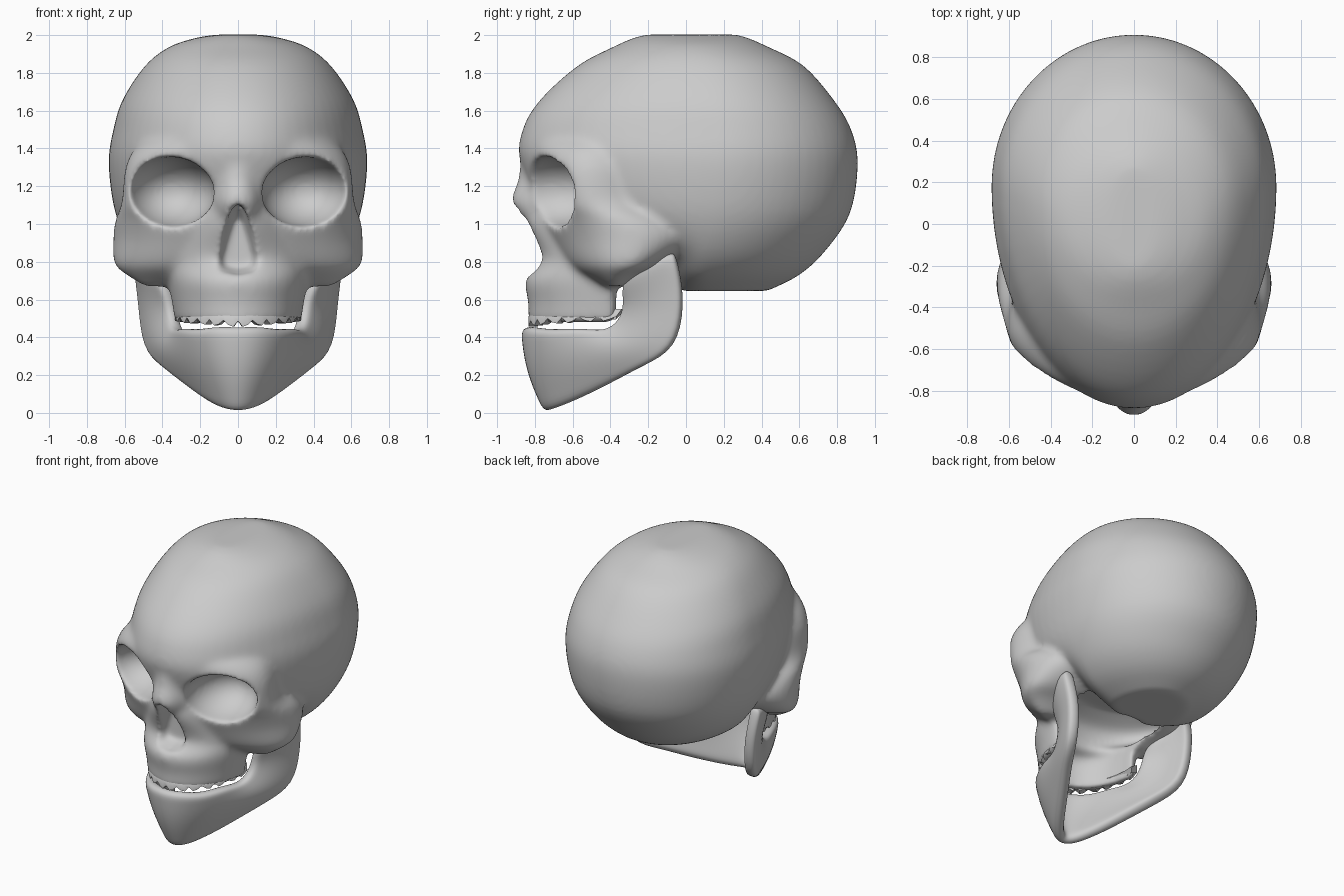
import bpy, bmesh, math
from mathutils import Vector

cube = bpy.data.objects.get("Cube")
if cube:
    bpy.data.objects.remove(cube, do_unlink=True)

bone = bpy.data.materials.new("bone_grey")
bone.diffuse_color = (0.6, 0.6, 0.6, 1)
bone.use_nodes = True
bone.node_tree.nodes["Principled BSDF"].inputs["Base Color"].default_value = (0.6, 0.6, 0.6, 1)


def add_object(name, bm):
    mesh = bpy.data.meshes.new(name)
    bm.to_mesh(mesh)
    bm.free()
    obj = bpy.data.objects.new(name, mesh)
    bpy.context.collection.objects.link(obj)
    mesh.materials.append(bone)
    return obj


def add_loft(bm, rings):
    """Skin a closed tube with end caps over equal rings of points."""
    loops = [[bm.verts.new(p) for p in ring] for ring in rings]
    count = len(loops[0])
    faces = [bm.faces.new(loops[0]), bm.faces.new(loops[-1])]
    for a, b in zip(loops, loops[1:]):
        for i in range(count):
            j = (i + 1) % count
            faces.append(bm.faces.new((a[i], a[j], b[j], b[i])))
    bmesh.ops.recalc_face_normals(bm, faces=faces)


def egg(z, mid, front, back, half_width, count=64):
    """Level ring made of a front and a back half ellipse."""
    ring = []
    for i in range(count):
        a = math.tau * i / count
        s = math.sin(a)
        reach = (back - mid) if s > 0 else (mid - front)
        ring.append((half_width * math.cos(a), mid + reach * s, z))
    return ring


def flowing(rows, steps=4):
    """Pass a smooth curve through rows of numbers."""
    result = []
    last = len(rows) - 1
    for i in range(last):
        four = (rows[max(i - 1, 0)], rows[i], rows[i + 1], rows[min(i + 2, last)])
        for k in range(steps):
            t = k / steps
            result.append([
                b + t / 2 * (c - a + t * (2 * a - 5 * b + 4 * c - d + t * (3 * b - a - 3 * c + d)))
                for a, b, c, d in zip(*four)])
    return result + [rows[-1]]


def add_eggs(bm, rows):
    add_loft(bm, [egg(*row) for row in flowing(rows)])


def strip(name, rows, thickness):
    """Open strip of point rows, thickened inwards."""
    bm = bmesh.new()
    grid = [[bm.verts.new(p) for p in row] for row in rows]
    for a, b in zip(grid, grid[1:]):
        for i in range(len(a) - 1):
            bm.faces.new((a[i], a[i + 1], b[i + 1], b[i]))
    obj = add_object(name, bm)
    solid = obj.modifiers.new("Thickness", "SOLIDIFY")
    solid.thickness = thickness
    solid.offset = -1
    return obj


def finish(obj, angle):
    """Apply the modifiers and shade the result."""
    graph = bpy.context.evaluated_depsgraph_get()
    graph.update()
    obj.data = bpy.data.meshes.new_from_object(obj.evaluated_get(graph))
    obj.modifiers.clear()
    bpy.ops.object.select_all(action="DESELECT")
    obj.select_set(True)
    bpy.context.view_layer.objects.active = obj
    bpy.ops.object.shade_smooth_by_angle(angle=math.radians(angle))


# Upper skull: overlapping masses (height, middle, front, back, half width)
bm = bmesh.new()
braincase = [
    (0.645, 0.12, -0.05, 0.43, 0.25), (0.73, 0.1, -0.09, 0.6, 0.43),
    (0.86, 0.12, -0.22, 0.74, 0.56), (1.06, 0.16, -0.72, 0.87, 0.65),
    (1.32, 0.18, -0.875, 0.91, 0.685), (1.5, 0.18, -0.865, 0.875, 0.66),
    (1.66, 0.15, -0.77, 0.78, 0.61), (1.84, 0.1, -0.57, 0.62, 0.49),
    (1.94, 0.05, -0.38, 0.43, 0.36), (1.988, 0.03, -0.27, 0.32, 0.21),
    (2.003, 0.03, -0.2, 0.26, 0.1)]
cheeks_and_brow = [
    (0.67, -0.38, -0.46, -0.3, 0.5), (0.73, -0.35, -0.58, -0.2, 0.59),
    (0.79, -0.3, -0.66, -0.05, 0.655), (0.92, -0.28, -0.73, 0.16, 0.66),
    (1.02, -0.34, -0.77, 0.12, 0.65), (1.12, -0.48, -0.8, 0, 0.615),
    (1.3, -0.5, -0.835, 0, 0.595), (1.42, -0.46, -0.845, 0, 0.53),
    (1.52, -0.3, -0.82, 0, 0.4)]
upper_jaw = [(z, -0.4, front, -0.34, w) for z, front, w in (
    (0.48, -0.835, 0.335), (0.58, -0.835, 0.35), (0.7, -0.85, 0.37),
    (0.79, -0.79, 0.38), (0.85, -0.785, 0.38), (1, -0.85, 0.3), (1.1, -0.87, 0.2))]
nose_bridge = [(z, -0.7, front, -0.6, w) for z, front, w in (
    (1.03, -0.88, 0.13), (1.12, -0.925, 0.14), (1.25, -0.885, 0.13), (1.4, -0.875, 0.18))]
for mass in (braincase, cheeks_and_brow, upper_jaw, nose_bridge):
    add_eggs(bm, mass)
skull = add_object("upper_skull", bm)

# Cutters: eye sockets, nose opening, hollow underside
cutters = []
for side, label in ((1, "left"), (-1, "right")):
    bm = bmesh.new()
    bmesh.ops.create_uvsphere(bm, u_segments=40, v_segments=24, radius=1)
    bmesh.ops.scale(bm, vec=(0.235, 0.3, 0.185), verts=bm.verts)
    bmesh.ops.translate(bm, vec=(side * 0.355, -0.72, 1.17), verts=bm.verts)
    cutters.append(add_object(label + "_socket_cutter", bm))

pear = [(0, 1.11), (0.035, 1.08), (0.08, 0.94), (0.115, 0.81), (0.1, 0.75), (0, 0.73)]
pear += [(-x, z) for x, z in pear[-2:0:-1]]
bm = bmesh.new()
add_loft(bm, [[(x * k, y, 0.85 + (z - 0.85) * k) for x, z in pear]
              for y, k in ((-1, 1), (-0.8, 1), (-0.7, 0.7))])
cutters.append(add_object("nose_cutter", bm))

bm = bmesh.new()
add_eggs(bm, [
    (0.3, -0.36, -0.74, -0.02, 0.28), (0.64, -0.36, -0.74, -0.02, 0.28),
    (0.72, -0.33, -0.64, -0.02, 0.3), (0.8, -0.3, -0.62, -0.02, 0.45),
    (0.88, -0.3, -0.58, -0.02, 0.45), (0.95, -0.3, -0.45, -0.08, 0.3)])
cutters.append(add_object("underside_cutter", bm))


def remesh(size):
    mod = skull.modifiers.new("Fuse", "REMESH")
    mod.mode = "VOXEL"
    mod.voxel_size = size


# Fuse the masses, cut the openings, then soften the rims
remesh(0.018)
for cutter in cutters:
    cutter.hide_render = True
    cut = skull.modifiers.new("Cut", "BOOLEAN")
    cut.operation = "DIFFERENCE"
    cut.solver = "EXACT"
    cut.object = cutter
remesh(0.016)
soften = skull.modifiers.new("Soften", "SMOOTH")
soften.factor = 0.5
soften.iterations = 14
finish(skull, 80)
for cutter in cutters:
    bpy.data.objects.remove(cutter, do_unlink=True)

# Upper teeth: a curved band with a notched lower edge
rows = []
for i in range(43):
    t = i / 21 - 1
    a = t * math.radians(94)
    x, y = 0.335 * math.sin(a), -0.4 - 0.435 * math.cos(a)
    notch = 0.03 if i % 3 == 0 else 0.008 * (i % 2)
    rows.append([(x * 0.93, y + 0.03, 0.55), (x, y, 0.51), (x, y, 0.455 + notch + 0.035 * abs(t))])
finish(strip("upper_teeth", rows, 0.05), 40)

# Lower jaw: upper and lower edge from the chin back, then up the branch
edges = [
    ((0, -0.88, 0.45), (0, -0.765, -0.005)), ((0.13, -0.86, 0.455), (0.09, -0.715, 0.005)),
    ((0.25, -0.75, 0.435), (0.19, -0.57, 0.06)), ((0.32, -0.57, 0.455), (0.31, -0.38, 0.155)),
    ((0.34, -0.44, 0.44), (0.41, -0.24, 0.235)), ((0.36, -0.37, 0.49), (0.515, -0.06, 0.325)),
    ((0.37, -0.34, 0.58), (0.535, -0.015, 0.57)), ((0.42, -0.37, 0.7), (0.555, -0.035, 0.75)),
    ((0.5, -0.2, 0.82), (0.555, -0.06, 0.845))]
half = []
for top, low in edges:
    top, low = Vector(top), Vector(low)
    row = []
    for k in range(7):
        p = top.lerp(low, k / 6)
        out = Vector((p.x, p.y + 0.2, 0)).normalized()
        row.append(p + out * 0.03 * math.sin(math.pi * k / 6))
    half.append(row)
other_half = [[Vector((-p.x, p.y, p.z)) for p in row] for row in half[:0:-1]]
jaw = strip("lower_jaw", other_half + half, 0.08)
jaw.modifiers.new("Round", "SUBSURF").levels = 2
finish(jaw, 80)
